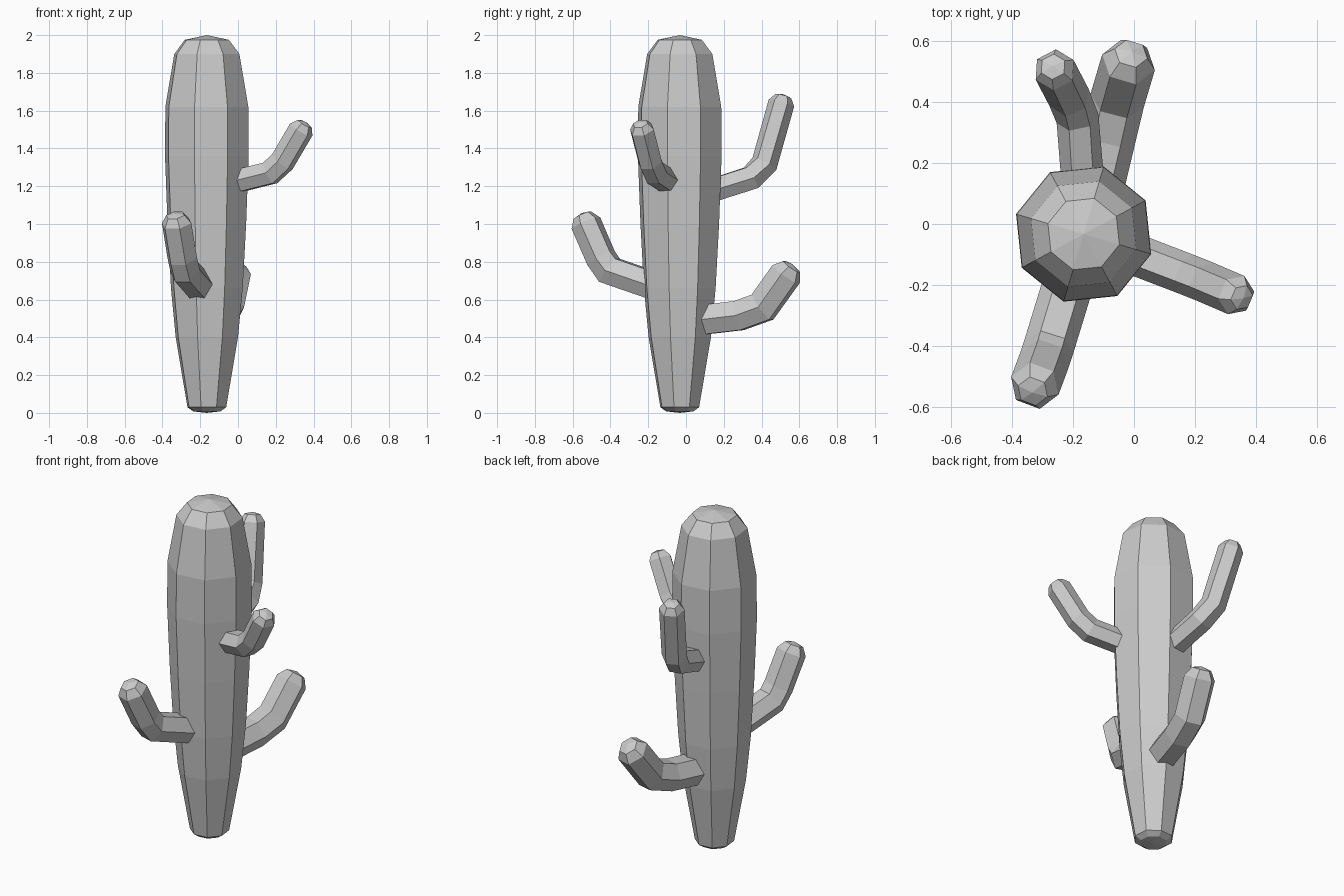
import bpy, bmesh, math
from mathutils import Vector

if "Cube" in bpy.data.objects:
    bpy.data.objects.remove(bpy.data.objects["Cube"])

TRUNK_X, TRUNK_Y = -0.165, -0.033
UP = Vector((0, 0, 1))


def skin(name, rings, start, end):
    """Skin equal-sized rings into a closed flat-shaded body with a fan at each end."""
    bm = bmesh.new()
    loops = [[bm.verts.new(p) for p in ring] for ring in rings]
    n = len(loops[0])
    for a, b in zip(loops, loops[1:]):
        for i in range(n):
            j = (i + 1) % n
            bm.faces.new((a[i], a[j], b[j], b[i]))
    for loop, tip in ((loops[0], start), (loops[-1], end)):
        v = bm.verts.new(tip)
        for i in range(n):
            bm.faces.new((loop[i], loop[(i + 1) % n], v))
    bmesh.ops.recalc_face_normals(bm, faces=bm.faces)
    mesh = bpy.data.meshes.new(name)
    bm.to_mesh(mesh)
    bm.free()
    obj = bpy.data.objects.new(name, mesh)
    bpy.context.collection.objects.link(obj)
    return obj


def arm(name, points, r):
    """Six-sided mitred tube along a bent path, closed by a rounded tip."""
    pts = [Vector(p) for p in points]
    dirs = [(b - a).normalized() for a, b in zip(pts, pts[1:])]
    last = dirs[-1]
    stations = []
    for i, p in enumerate(pts):
        d0, d1 = dirs[max(i - 1, 0)], dirs[min(i, len(dirs) - 1)]
        t = (d0 + d1).normalized()
        stations.append((p, t, 1.0, 1 / t.dot(d1)))
    stations.append((pts[-1] + last * r * 0.55, last, 0.62, 1.0))
    rings = []
    for p, t, s, mitre in stations:
        side = t.cross(UP).normalized()
        up = side.cross(t)
        rings.append([p + side * (r * s * math.cos(k * math.pi / 3))
                      + up * (r * s * mitre * math.sin(k * math.pi / 3)) for k in range(6)])
    return skin(name, rings, pts[0], pts[-1] + last * r * 0.7)


# Trunk: eight-sided tapering column with a domed top (radius, height)
profile = [(0.075, 0.008), (0.107, 0.03), (0.172, 0.40), (0.198, 0.66), (0.217, 1.0),
           (0.231, 1.36), (0.229, 1.62), (0.180, 1.90), (0.122, 1.975)]
trunk_rings = [[Vector((TRUNK_X + r * math.cos(math.radians(28.5 + 45 * k)),
                        TRUNK_Y + r * math.sin(math.radians(28.5 + 45 * k)), z))
                for k in range(8)] for r, z in profile]
skin("trunk", trunk_rings, (TRUNK_X, TRUNK_Y, 0), (TRUNK_X, TRUNK_Y, 2.0))

# Arms: path points from inside the trunk to the base of the rounded tip
arm("right_arm", [(-0.01, -0.095, 1.225), (0.17, -0.164, 1.27),
                  (0.235, -0.19, 1.33), (0.335, -0.233, 1.50)], 0.068)
arm("front_arm", [(-0.205, -0.16, 0.67), (-0.28, -0.405, 0.755),
                  (-0.295, -0.45, 0.82), (-0.325, -0.53, 1.005)], 0.083)
arm("back_low_arm", [(-0.13, 0.09, 0.493), (-0.085, 0.28, 0.515),
                     (-0.055, 0.405, 0.56), (-0.018, 0.53, 0.735)], 0.090)
arm("back_high_arm", [(-0.168, 0.14, 1.178), (-0.185, 0.345, 1.245),
                      (-0.213, 0.415, 1.318), (-0.26, 0.505, 1.64)], 0.070)
